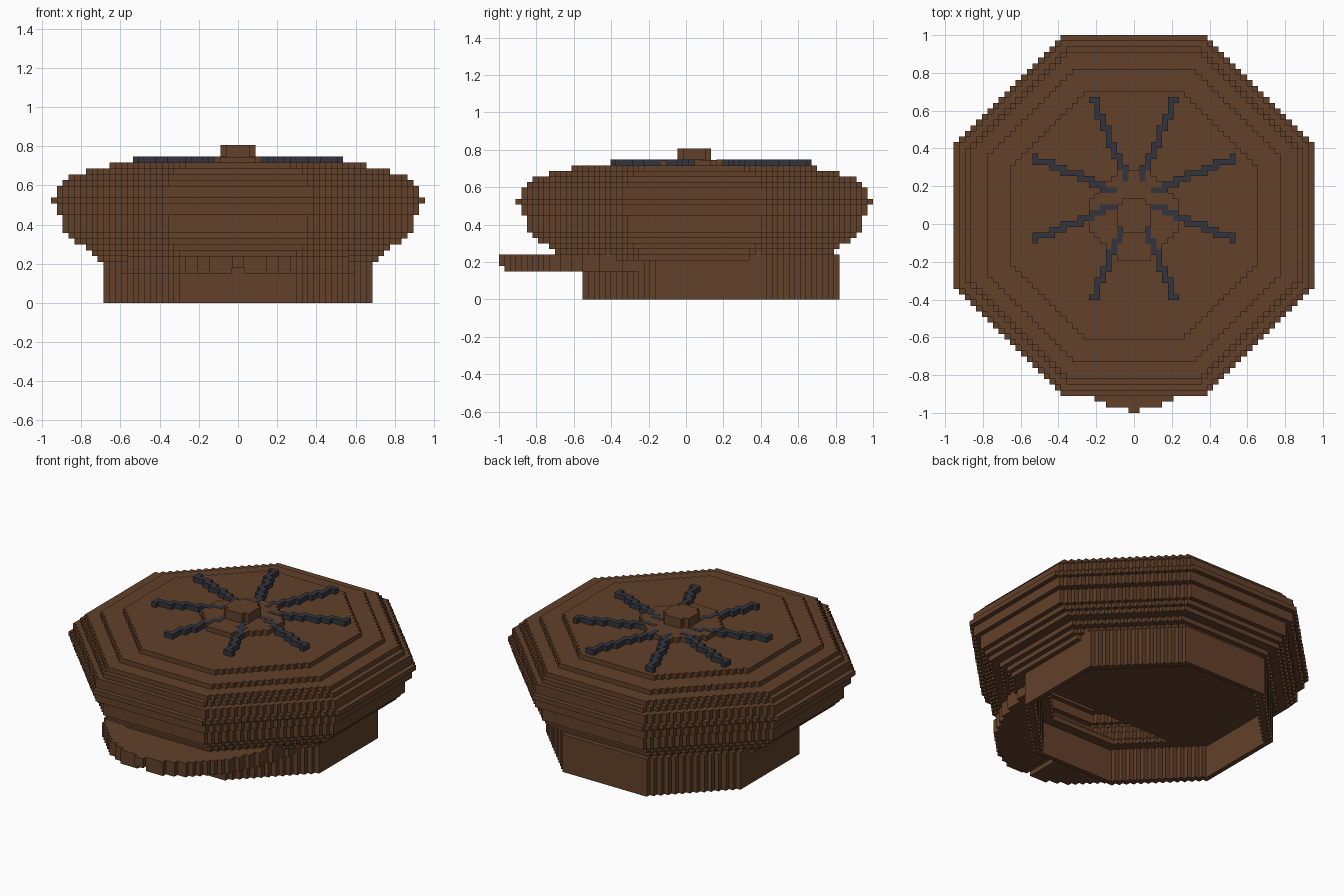
import bpy, bmesh, math
from mathutils import Vector

cube = bpy.data.objects.get("Cube")
if cube:
    bpy.data.objects.remove(cube)

V = 2 / 67                  # size of one block
CAP_Y = 1 - 32 * V          # centre of the crown
BAND_Y = CAP_Y + 3 * V      # centre of the head band and seams


def material(name, rgb):
    mat = bpy.data.materials.new(name)
    mat.use_nodes = True
    mat.diffuse_color = (*rgb, 1)
    mat.node_tree.nodes["Principled BSDF"].inputs["Base Color"].default_value = (*rgb, 1)
    return mat


brown = material("brown cloth", (0.122, 0.052, 0.023))
slate = material("dark slate", (0.034, 0.036, 0.048))


def outline(n, clip=-99, flat=None):
    """Octagon of half width n with block-stepped diagonals."""
    m = flat or round(n * 0.414)
    quarter = [(n, m)]
    for s in range(n - m):
        quarter += [(n - s - 1, m + s), (n - s - 1, m + s + 1)]
    points = []
    for turn in range(4):
        for x, y in quarter:
            for _ in range(turn):
                x, y = -y, x
            p = (x, max(y, clip))
            if not points or points[-1] != p:
                points.append(p)
    if points[0] == points[-1]:
        points.pop()
    return points


def add_loop(bm, points, cy, z):
    verts = [bm.verts.new((x * V, cy + y * V, z * V)) for x, y in points]
    return [bm.edges.new((a, b)) for a, b in zip(verts, verts[1:] + verts[:1])]


def add_layer(bm, points, cy, z0, z1, hole=None, hole_y=0):
    """Extrude an outline, with an optional hole, between two block heights."""
    edges = add_loop(bm, points, cy, z0)
    if hole:
        edges += add_loop(bm, hole, hole_y, z0)
        fill = bmesh.ops.triangle_fill(bm, edges=edges, use_beauty=True, normal=(0, 0, -1))
        faces = [g for g in fill["geom"] if isinstance(g, bmesh.types.BMFace)]
    else:
        faces = [bm.faces.new([e.verts[0] for e in edges])]
    out = bmesh.ops.extrude_face_region(bm, geom=faces, use_keep_orig=True)
    top = [g for g in out["geom"] if isinstance(g, bmesh.types.BMVert)]
    bmesh.ops.translate(bm, verts=top, vec=Vector((0, 0, (z1 - z0) * V)))


def add_box(bm, x0, x1, y0, y1, z0, z1, cy):
    for v in bmesh.ops.create_cube(bm, size=1)["verts"]:
        v.co = Vector(((x1 if v.co.x > 0 else x0) * V,
                       cy + (y1 if v.co.y > 0 else y0) * V,
                       (z1 if v.co.z > 0 else z0) * V))


def finish(name, bm, mat):
    bmesh.ops.recalc_face_normals(bm, faces=bm.faces[:])
    mesh = bpy.data.meshes.new(name)
    bm.to_mesh(mesh)
    bm.free()
    mesh.materials.append(mat)
    obj = bpy.data.objects.new(name, mesh)
    bpy.context.collection.objects.link(obj)


# Head band: open octagonal tube
bm = bmesh.new()
add_layer(bm, outline(23), BAND_Y, 0, 8, outline(22), BAND_Y)
finish("head_band", bm, brown)

# Lining: flat panel closing the rear of the band
bm = bmesh.new()
add_layer(bm, outline(22, clip=-12), BAND_Y, 6.95, 8)
finish("lining_panel", bm, brown)

# Crown: hollow stack of stepped octagons, (half width, layers)
profile = [(24, 1), (25, 1), (26, 1), (28, 1), (29, 1), (30, 3), (31, 2), (32, 1),
           (31, 2), (30, 1), (29, 1), (26, 1), (22, 1)]
bm = bmesh.new()
z = 7
for i, (n, count) in enumerate(profile):
    near = [p[0] for p in profile[max(i - 1, 0):i + 2]]
    if i < 2:
        hole, hole_y = outline(20 + i), BAND_Y
    elif i == len(profile) - 1:
        hole, hole_y = None, CAP_Y
    else:
        hole, hole_y = outline(min(near) - 2), CAP_Y
    add_layer(bm, outline(n), CAP_Y, z, z + count, hole, hole_y)
    z += count
finish("crown", bm, brown)

# Raised centre disc and button
bm = bmesh.new()
add_layer(bm, outline(8), CAP_Y, 24, 25)
finish("top_disc", bm, brown)
bm = bmesh.new()
add_layer(bm, outline(3, flat=2), CAP_Y, 25, 27)
finish("top_button", bm, brown)

# Seams: eight stepped spokes
bm = bmesh.new()
slope = math.tan(math.radians(22.5))
for sx in (-1, 1):
    for sy in (-1, 1):
        for t in range(3, 18):
            lo = math.floor(t * slope - 0.1)
            hi = math.floor((t + 1) * slope - 0.1) + 1
            x0, x1 = sorted((t * sx, (t + 1) * sx))
            y0, y1 = sorted((lo * sy, hi * sy))
            add_box(bm, x0, x1, y0, y1, 24, 25.06, BAND_Y)
            x0, x1 = sorted((lo * sx, hi * sx))
            y0, y1 = sorted((t * sy, (t + 1) * sy))
            add_box(bm, x0, x1, y0, y1, 24, 25.06, BAND_Y)
finish("seam_spokes", bm, slate)

# Peak: elliptical front brim built from block columns that meet the band
bm = bmesh.new()
for i in range(-20, 20):
    x = abs(i + 0.5)
    front = int(0.98 + 28 * (1 - math.sqrt(1 - (x / 20) ** 2)))
    back = -23 + max(0, math.ceil(x) - 10) + 1
    start = (-1 - BAND_Y) / V + front
    add_box(bm, i, i + 1, start, back, 6 if front == 0 else 5, 8, BAND_Y)
finish("peak", bm, brown)
